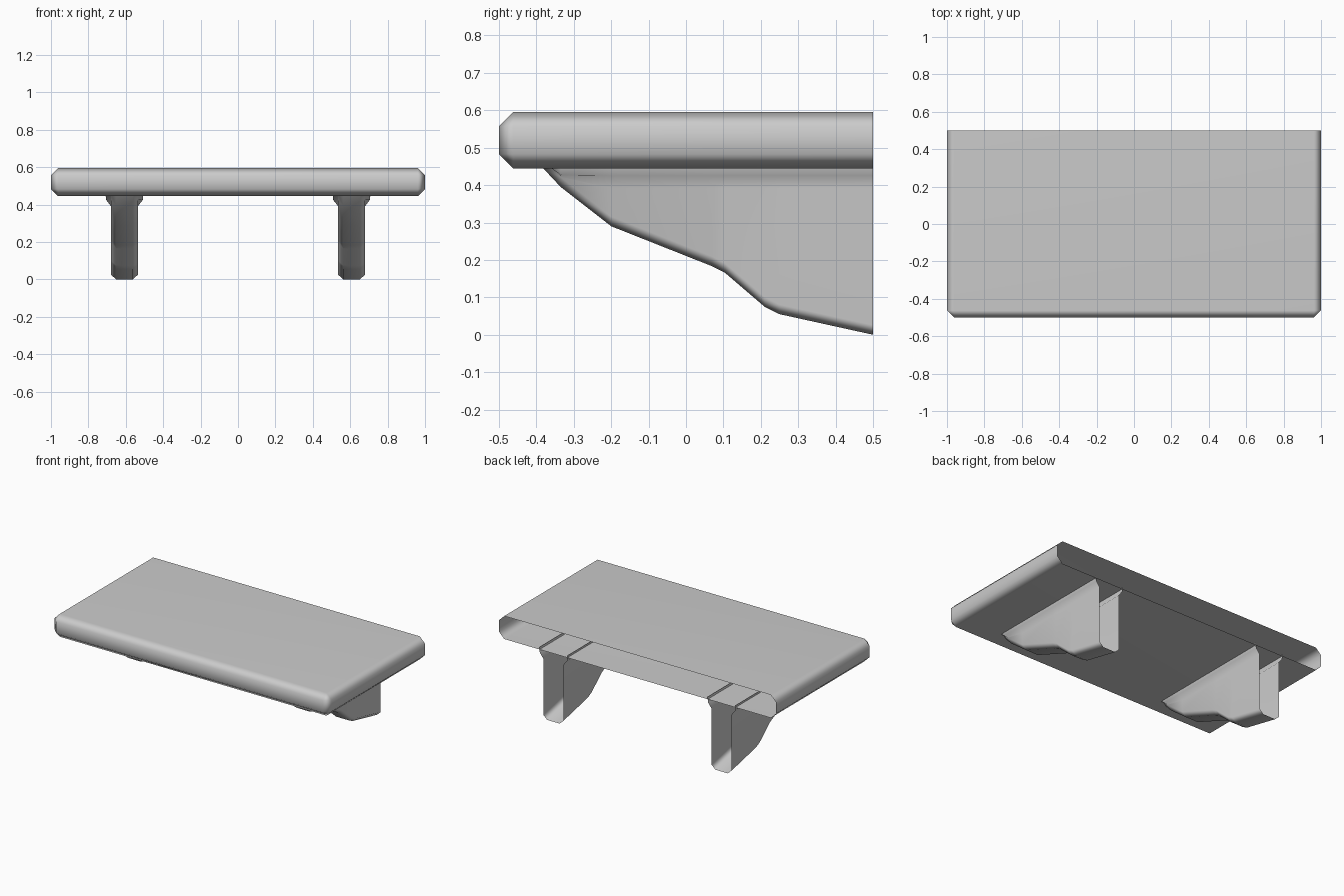
import bpy, bmesh
from mathutils import Matrix

if "Cube" in bpy.data.objects:
    bpy.data.objects.remove(bpy.data.objects["Cube"])


def finish(bm, name):
    mesh = bpy.data.meshes.new(name)
    bm.to_mesh(mesh)
    bm.free()
    mesh.polygons.foreach_set("use_smooth", [True] * len(mesh.polygons))
    ob = bpy.data.objects.new(name, mesh)
    bpy.context.collection.objects.link(ob)
    ob.modifiers.new("Weighted", 'WEIGHTED_NORMAL').keep_sharp = True
    return ob


# Shelf board: chamfered everywhere except the open back
Z0, Z1 = 0.445, 0.595
bm = bmesh.new()
bmesh.ops.create_cube(bm, size=1, matrix=Matrix.Translation((0, 0, (Z0 + Z1) / 2))
                      @ Matrix.Diagonal((2, 1, Z1 - Z0, 1)))
edges = [e for e in bm.edges if not all(v.co.y > 0.49 for v in e.verts)]
bmesh.ops.bevel(bm, geom=edges, offset=0.038, segments=1, affect='EDGES')
back = [f for f in bm.faces if all(v.co.y > 0.499 for v in f.verts)]
bmesh.ops.delete(bm, geom=back, context='FACES')
finish(bm, "shelf_board")

# Bracket: underside curve (y, z) swept with a flared, open-topped section
CURVE = [(-0.395, 0.46), (-0.38, 0.443), (-0.335, 0.395), (-0.2, 0.29),
         (0.07, 0.183), (0.105, 0.165), (0.21, 0.075), (0.25, 0.055), (0.5, 0.0)]
TOP = 0.46
# half width, offset above the curve, lowest level
SECTION = [(0.045, 0.0, 0.0), (0.073, 0.026, 0.0), (0.073, 0.028, 0.392),
           (0.098, 0.032, 0.425), (0.102, 0.036, TOP)]


def bracket(name, cx):
    bm = bmesh.new()
    rows = []
    for y, zb in CURVE:
        half = [(w, min(TOP, max(low, zb + off))) for w, off, low in SECTION]
        pts = [(-w, z) for w, z in reversed(half)] + half
        rows.append([bm.verts.new((cx + x, y, z)) for x, z in pts])
    for a, b in zip(rows, rows[1:]):
        for i in range(len(a) - 1):
            bm.faces.new((a[i], b[i], b[i + 1], a[i + 1]))
    bmesh.ops.remove_doubles(bm, verts=bm.verts[:], dist=0.0005)
    return finish(bm, name)


for side, name in ((-1, "left_bracket"), (1, "right_bracket")):
    bracket(name, side * 0.607)
